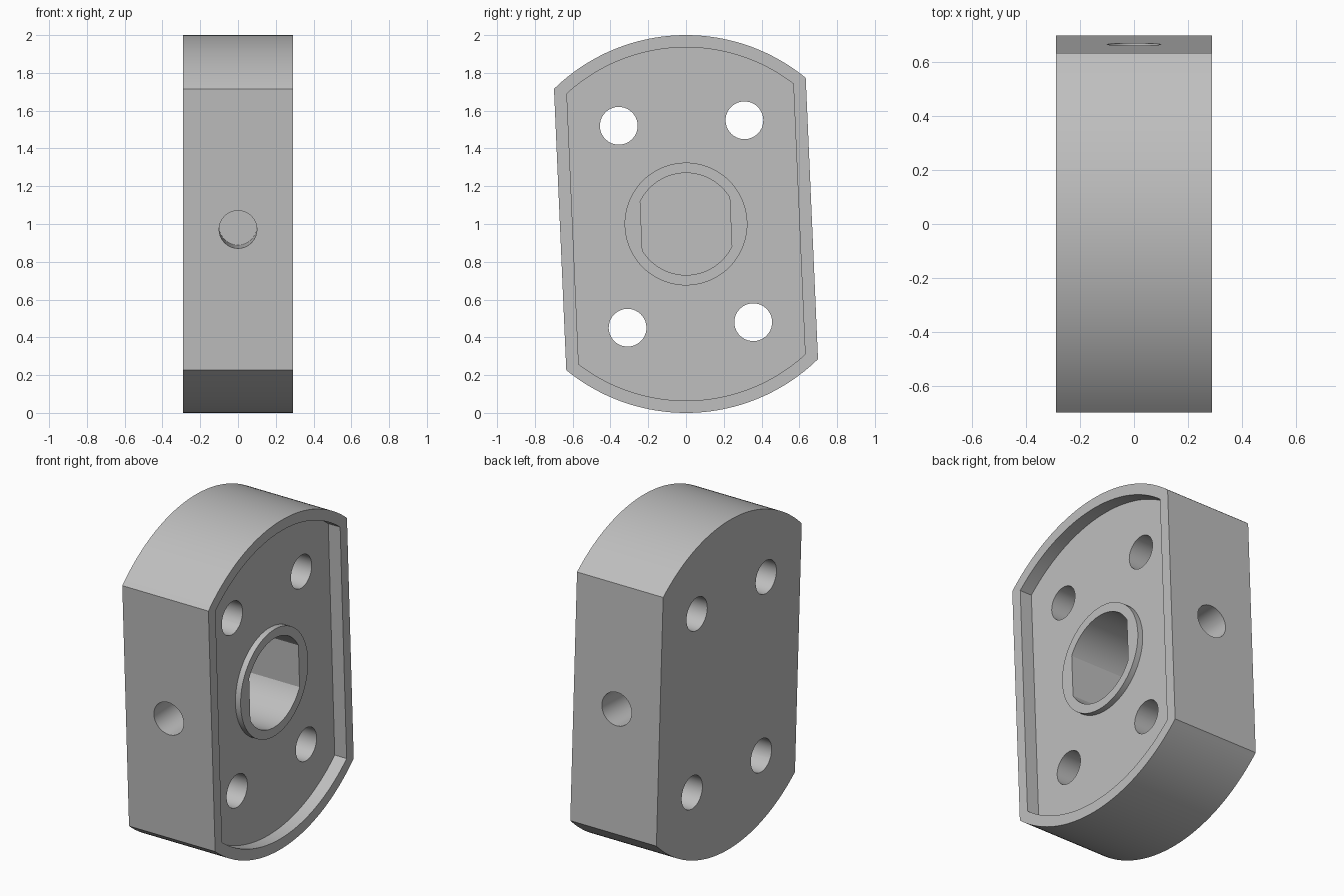
import bpy, bmesh, math
from mathutils import Matrix, Vector

default = bpy.data.objects.get("Cube")
if default:
    bpy.data.objects.remove(default, do_unlink=True)

HALF = 0.29                      # half thickness along x
FLOOR = HALF - 0.08              # recess floor
TILT = Matrix.Rotation(math.radians(2.5), 4, 'X')
PLACE = Matrix.Translation((0, 0, 1)) @ TILT

grey = bpy.data.materials.new("light grey")
grey.use_nodes = True
COLOUR = (0.52, 0.52, 0.52, 1)
grey.diffuse_color = COLOUR
grey.node_tree.nodes["Principled BSDF"].inputs["Base Color"].default_value = COLOUR


def circle(radius, y=0, z=0, steps=64):
    turns = [2 * math.pi * i / steps for i in range(steps)]
    return [(y + radius * math.cos(t), z + radius * math.sin(t)) for t in turns]


def double_flat(radius, half_width, steps=48):
    """Circle cut by two parallel flats."""
    a = math.acos(half_width / radius)
    arc = [a + (math.pi - 2 * a) * i / steps for i in range(steps + 1)]
    top = [(radius * math.cos(t), radius * math.sin(t)) for t in arc]
    return top + [(-y, -z) for y, z in top]


def prism(name, outline, x0, x1):
    """Extrude a (y, z) outline along x."""
    bm = bmesh.new()
    face = bm.faces.new([bm.verts.new((x0, y, z)) for y, z in outline])
    out = bmesh.ops.extrude_face_region(bm, geom=[face])
    verts = [v for v in out["geom"] if isinstance(v, bmesh.types.BMVert)]
    bmesh.ops.translate(bm, verts=verts, vec=Vector((x1 - x0, 0, 0)))
    bmesh.ops.recalc_face_normals(bm, faces=bm.faces)
    mesh = bpy.data.meshes.new(name)
    bm.to_mesh(mesh)
    bm.free()
    mesh.materials.append(grey)
    obj = bpy.data.objects.new(name, mesh)
    bpy.context.scene.collection.objects.link(obj)
    obj.matrix_world = PLACE
    return obj


def combine(body, tool, operation='DIFFERENCE'):
    mod = body.modifiers.new(tool.name, 'BOOLEAN')
    mod.operation = operation
    mod.solver = 'EXACT'
    mod.object = tool
    tool.hide_render = True
    bpy.context.view_layer.update()
    bpy.context.view_layer.objects.active = body
    bpy.ops.object.modifier_apply(modifier=mod.name)
    bpy.data.objects.remove(tool, do_unlink=True)


# Body with rim and recessed face
body = prism("hub_block", double_flat(1.0, 0.667), -HALF, HALF)
combine(body, prism("recess_cutter", double_flat(0.935, 0.6), FLOOR, HALF + 0.1))

# Raised collar around the central bore
combine(body, prism("collar", circle(0.325), 0, FLOOR + 0.035), 'UNION')

# Blind bore with two flats
combine(body, prism("bore_cutter", double_flat(0.27, 0.237), -0.2, HALF + 0.1))

# Four through holes
for sy in (-1, 1):
    for sz in (-1, 1):
        combine(body, prism("bolt_cutter", circle(0.1, sy * 0.333, sz * 0.535, 40),
                            -HALF - 0.1, HALF + 0.1))

# Blind holes in the two flat sides
for side in (-1, 1):
    cutter = prism("side_hole_cutter", circle(0.1, steps=40), 0.27, 0.8)
    cutter.matrix_world = PLACE @ Matrix.Rotation(side * math.pi / 2, 4, 'Z')
    combine(body, cutter)

# Smooth curved walls, crisp edges
bpy.ops.object.select_all(action='DESELECT')
body.select_set(True)
bpy.context.view_layer.objects.active = body
bpy.ops.object.shade_smooth_by_angle(angle=math.radians(25))
